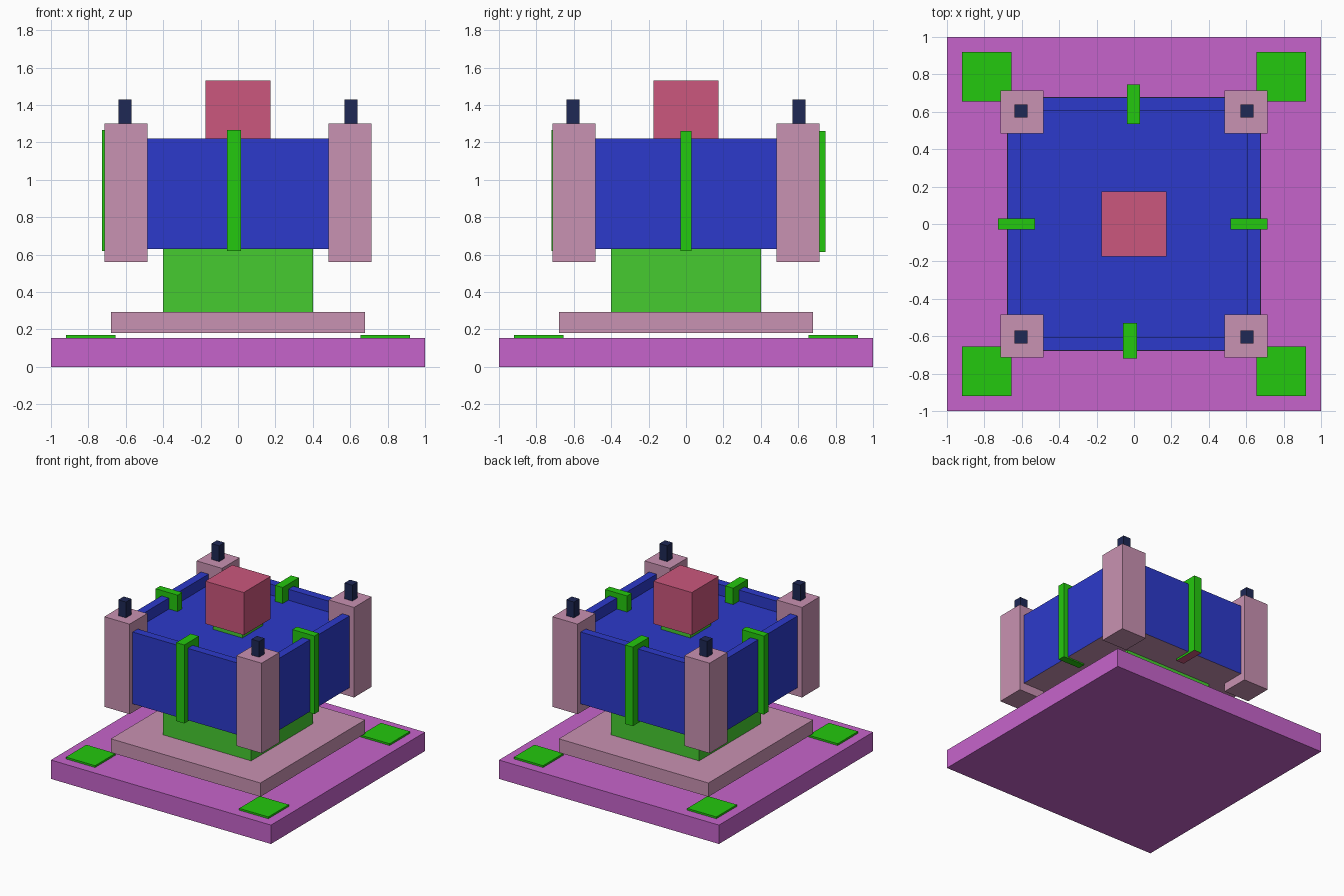
import bpy, bmesh
from mathutils import Vector

if "Cube" in bpy.data.objects:
    bpy.data.objects.remove(bpy.data.objects["Cube"])


def material(name, rgb):
    m = bpy.data.materials.new(name)
    lin = [((c / 255 + 0.055) / 1.055) ** 2.4 for c in rgb]
    m.diffuse_color = (*lin, 1)
    m.use_nodes = True
    m.node_tree.nodes["Principled BSDF"].inputs["Base Color"].default_value = m.diffuse_color
    return m


purple = material("purple", (198, 100, 203))
pink = material("pink", (201, 146, 178))
lime = material("lime", (36, 200, 14))
green = material("green", (70, 203, 48))
blue = material("blue", (44, 58, 203))
navy = material("navy", (30, 40, 85))
red = material("red", (203, 87, 125))


def new_object(name, bm, *mats):
    mesh = bpy.data.meshes.new(name)
    bm.to_mesh(mesh)
    bm.free()
    for m in mats:
        mesh.materials.append(m)
    ob = bpy.data.objects.new(name, mesh)
    bpy.context.collection.objects.link(ob)
    return ob


def box_mesh(x, y, z):
    """Box from (min, max) ranges on each axis."""
    bm = bmesh.new()
    bmesh.ops.create_cube(bm, size=1)
    for v in bm.verts:
        v.co = Vector([sum(r) / 2 + c * (r[1] - r[0]) for r, c in zip((x, y, z), v.co)])
    return bm


def box(name, x, y, z, mat):
    return new_object(name, box_mesh(x, y, z), mat)


def block(name, half, z0, z1, mat):
    return box(name, (-half, half), (-half, half), (z0, z1), mat)


# Stepped foot and neck
block("base_slab", 1.0, 0, 0.155, purple)
block("plinth", 0.68, 0.18, 0.293, pink)
block("neck", 0.40, 0.293, 0.64, green)

# Basin: blue outside and rim, green recess, pink underside
bm = box_mesh((-0.675, 0.675), (-0.675, 0.675), (0.63, 1.22))
bm.normal_update()
top = max(bm.faces, key=lambda f: f.normal.z)
bottom = min(bm.faces, key=lambda f: f.normal.z)
bottom.material_index = 2
bmesh.ops.inset_region(bm, faces=[top], thickness=0.095)
wall = bmesh.ops.extrude_face_region(bm, geom=[top])
bmesh.ops.translate(bm, vec=(0, 0, -0.09),
                    verts=[g for g in wall["geom"] if isinstance(g, bmesh.types.BMVert)])
if top.is_valid:
    bm.faces.remove(top)
for f in bm.faces:
    if all(max(abs(v.co.x), abs(v.co.y)) < 0.6 for v in f.verts):
        f.material_index = 1
bmesh.ops.recalc_face_normals(bm, faces=bm.faces[:])
new_object("basin", bm, blue, green, pink)

# Centre block on its small stand
block("centre_stand", 0.134, 1.12, 1.19, green)
block("centre_block", 0.175, 1.18, 1.53, red)

# Corner posts with finials, and corner pads on the slab
for sx, side in ((-1, "left"), (1, "right")):
    for sy, end in ((-1, "front"), (1, "back")):
        def corner(part, a, b, z0, z1, mat):
            box(f"{part}_{end}_{side}", sorted((sx * a, sx * b)), sorted((sy * a, sy * b)),
                (z0, z1), mat)
        corner("post", 0.485, 0.715, 0.56, 1.30, pink)
        corner("finial", 0.57, 0.64, 1.30, 1.43, navy)
        corner("pad", 0.655, 0.92, 0.15, 0.17, lime)

# Clips across the middle of each wall
box("clip_front", (-0.058, 0.016), (-0.72, -0.53), (0.62, 1.265), lime)
box("clip_left", (-0.728, -0.528), (-0.03, 0.03), (0.62, 1.265), lime)
box("clip_right", (0.515, 0.715), (-0.03, 0.03), (0.62, 1.262), lime)
back = box("clip_back", (-0.038, 0.032), (0.535, 0.745), (0.613, 1.262), lime)
back.data.materials.append(red)
min(back.data.polygons, key=lambda p: p.center.z).material_index = 1
